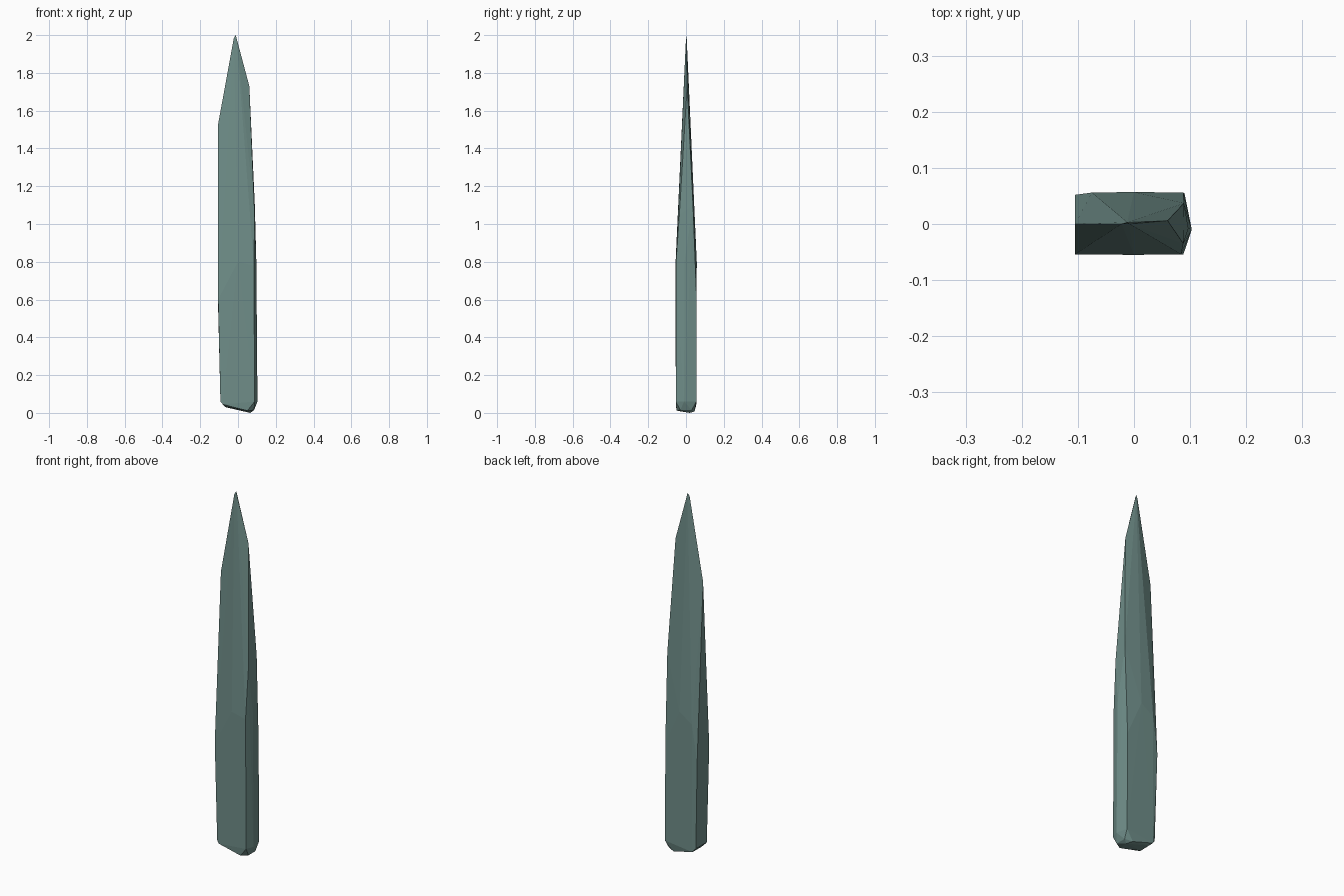
import bpy
import bmesh

# Chiselled stone shard: corner points, wrapped in a convex hull
tip = [(-0.022, 0, 1.985), (-0.012, 0.003, 2.0), (-0.008, 0, 1.985)]
shoulders = [(-0.105, 0.0, 1.53), (0.06, 0.006, 1.73)]
left_edge = [(-0.105, -0.054, 0.6), (-0.105, 0.052, 0.55), (-0.075, 0.056, 0.75)]
right_edge = [(0.089, 0.037, 1.1), (0.088, -0.035, 1.05), (0.084, -0.054, 0.78),
              (0.088, 0.056, 0.6), (0.097, -0.008, 0.8)]
middle = [(0.0, -0.055, 0.8), (0.0, 0.057, 0.8)]
foot = [(-0.093, -0.05, 0.06), (-0.093, 0.046, 0.06), (-0.08, -0.054, 0.045),
        (-0.075, 0.054, 0.04), (0.088, -0.054, 0.06), (0.103, -0.01, 0.06),
        (0.09, 0.055, 0.06)]
base = [(-0.07, -0.03, 0.033), (-0.065, 0.035, 0.03), (0.05, -0.05, 0.012),
        (0.045, 0.045, 0.008), (0.065, 0.02, 0.0), (0.085, -0.03, 0.015),
        (0.085, 0.03, 0.015)]

bm = bmesh.new()
for p in tip + shoulders + left_edge + right_edge + middle + foot + base:
    bm.verts.new(p)
hull = bmesh.ops.convex_hull(bm, input=bm.verts[:])
loose = [v for v in bm.verts if not v.link_faces]
bmesh.ops.delete(bm, geom=loose, context='VERTS')
bmesh.ops.recalc_face_normals(bm, faces=bm.faces[:])

mesh = bpy.data.meshes.new("stone_shard")
bm.to_mesh(mesh)
bm.free()
shard = bpy.data.objects.new("stone_shard", mesh)
bpy.context.collection.objects.link(shard)

# Grey-green stone
stone = bpy.data.materials.new("stone")
stone.diffuse_color = (0.16, 0.27, 0.25, 1)
mesh.materials.append(stone)
